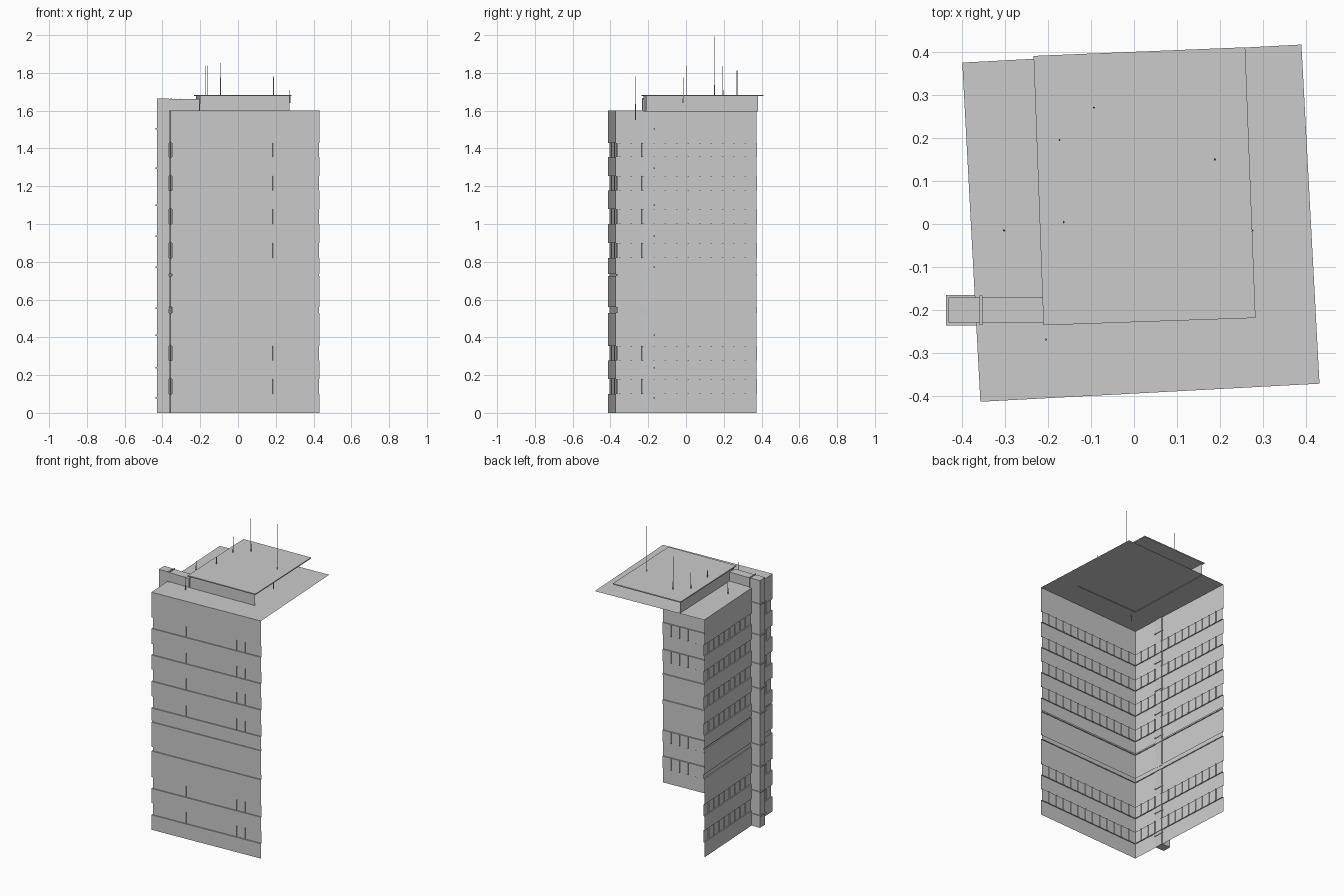
import bpy, bmesh, math
from mathutils import Matrix, Vector

if "Cube" in bpy.data.objects:
    bpy.data.objects.remove(bpy.data.objects["Cube"])

TILT = Matrix.Translation((0.016, 0.002, 0)) @ Matrix.Rotation(math.radians(3.05), 4, 'Z')
H = 0.394          # half width of the tower
IN = 0.387         # recessed window plane


def finish(name, bm, mat=None):
    me = bpy.data.meshes.new(name)
    if mat:
        bm.transform(mat)
    bm.to_mesh(me)
    bm.free()
    ob = bpy.data.objects.new(name, me)
    bpy.context.collection.objects.link(ob)
    return ob


def add_box(bm, lo, hi):
    lo, hi = Vector(lo), Vector(hi)
    m = Matrix.Translation((lo + hi) / 2) @ Matrix.Diagonal((*(hi - lo), 1))
    bmesh.ops.create_cube(bm, size=1, matrix=m)


def add_rod(bm, x, y, z0, z1, r0, r1):
    bmesh.ops.create_cone(bm, cap_ends=True, segments=6, radius1=r0, radius2=r1,
                          depth=z1 - z0, matrix=Matrix.Translation((x, y, (z0 + z1) / 2)))


def sheet(bm, rows):
    """Skin rows of points into an open wall."""
    rows = [[bm.verts.new(p) for p in row] for row in rows]
    for a, b in zip(rows, rows[1:]):
        for i in range(len(a) - 1):
            bm.faces.new((a[i], a[i + 1], b[i + 1], b[i]))


# Facade: left and front walls only, with recessed window bands
windows = [(0.10, 0.18), (0.278, 0.355), (0.82, 0.90), (1.0, 1.08), (1.177, 1.253), (1.355, 1.43)]
recesses = sorted(windows + [(0.53, 0.56), (0.725, 0.735)])
profile = [(H, 0)]
for a, b in recesses:
    profile += [(H, a), (IN, a), (IN, b), (H, b)]
profile.append((H, 1.6))
bm = bmesh.new()
sheet(bm, [[(-d, H, z), (-d, -d, z), (H, -d, z)] for d, z in profile])
finish("facade_walls", bm, TILT)

# Window posts on both walls
bm = bmesh.new()
BAYS = 13
for a, b in windows:
    for i in range(1, BAYS):
        t = -H + 2 * H * i / BAYS
        add_box(bm, (t - 0.004, -IN - 0.001, a), (t + 0.004, -IN + 0.005, b))
        add_box(bm, (-IN - 0.004, t - 0.004, a), (-IN + 0.005, t + 0.004, b))
finish("window_posts", bm, TILT)

# Main roof
bm = bmesh.new()
sheet(bm, [[(-H, -H, 1.6), (H, -H, 1.6)], [(-H, H, 1.6), (H, H, 1.6)]])
finish("roof", bm, TILT)

# Penthouse: left and front walls, covered by an overhanging slab
bm = bmesh.new()
plan = [(-0.222, 0.38), (-0.2, -0.225), (0.272, -0.209)]
sheet(bm, [[(x, y, z) for x, y in plan] for z in (1.595, 1.68)])
finish("penthouse_walls", bm)

bm = bmesh.new()
slab = [(-0.21, -0.235), (0.282, -0.218), (0.258, 0.41), (-0.233, 0.39)]
face = bm.faces.new([bm.verts.new((x, y, 1.677)) for x, y in slab])
top = bmesh.ops.extrude_face_region(bm, geom=[face])["geom"]
bmesh.ops.translate(bm, vec=(0, 0, 0.007),
                    verts=[v for v in top if isinstance(v, bmesh.types.BMVert)])
bmesh.ops.recalc_face_normals(bm, faces=bm.faces)
finish("penthouse_slab", bm)

# Exhaust duct: vertical shaft, flanges and run across the roof
bm = bmesh.new()
add_box(bm, (-0.43, -0.229, 0), (-0.364, -0.171, 1.665))
finish("duct_shaft", bm)
bm = bmesh.new()
add_box(bm, (-0.364, -0.229, 1.602), (-0.205, -0.171, 1.663))
finish("duct_roof_run", bm)
bm = bmesh.new()
for z in (0.08, 0.24, 0.41, 0.555, 0.77, 0.935, 1.10, 1.295, 1.505):
    add_box(bm, (-0.436, -0.235, z - 0.004), (-0.36, -0.165, z + 0.004))
add_box(bm, (-0.358, -0.234, 1.6), (-0.352, -0.166, 1.668))
finish("duct_flanges", bm)

# Antennas: thicker base tapering into a needle
bm = bmesh.new()
for x, y, z0, z1 in [(-0.093, 0.27, 1.68, 2.0), (0.188, 0.15, 1.68, 2.0),
                     (-0.173, 0.195, 1.68, 1.84), (-0.163, 0.004, 1.68, 1.84),
                     (0.275, -0.015, 1.64, 1.78), (-0.302, -0.015, 1.6, 1.74),
                     (-0.204, -0.268, 1.55, 1.83)]:
    zm = z0 + 0.3 * (z1 - z0)
    add_rod(bm, x, y, z0, zm, 0.0025, 0.002)
    add_rod(bm, x, y, zm, z1, 0.0015, 0.0004)
finish("antennas", bm)
